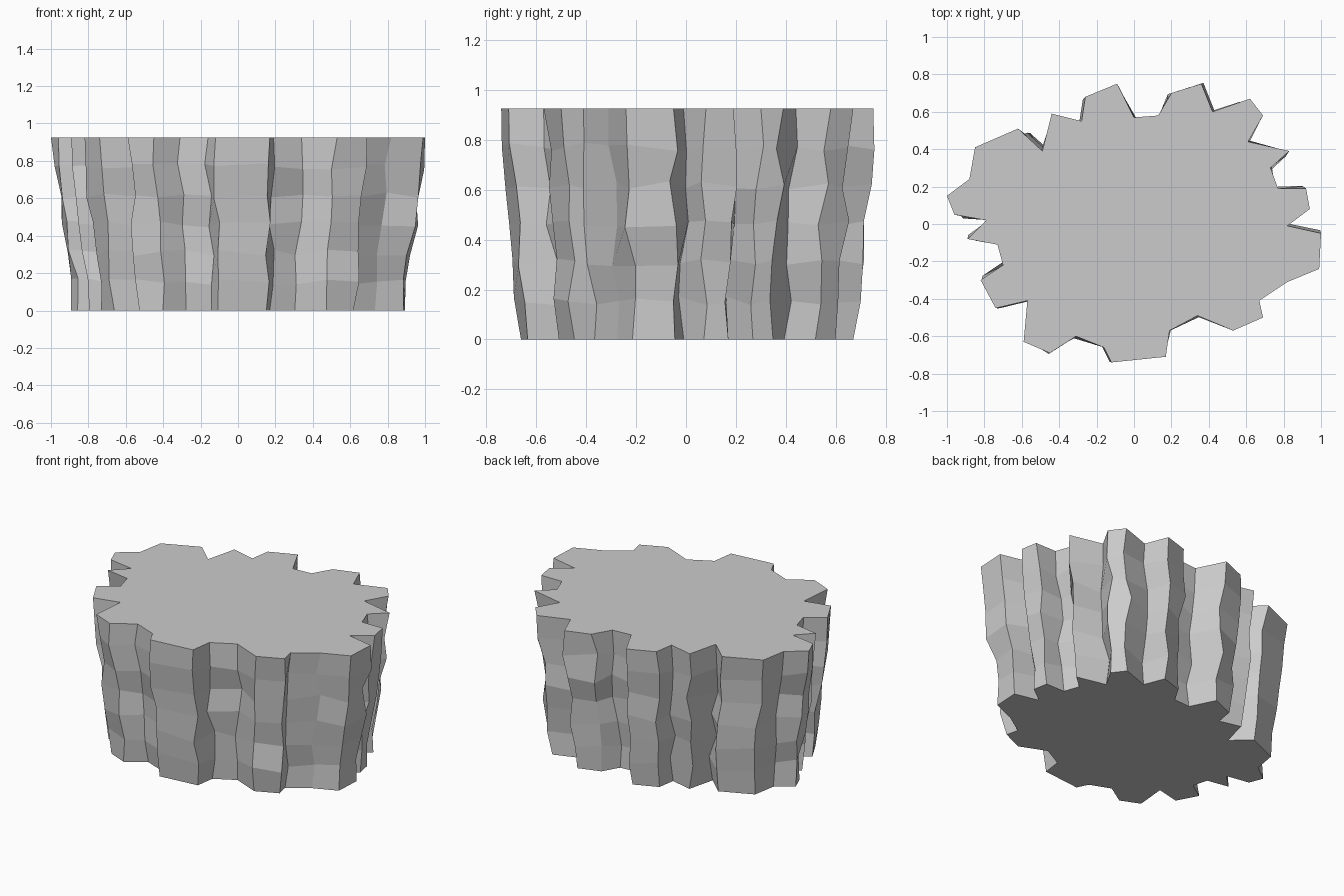
import bpy
import bmesh
import random

random.seed(4)
cube = bpy.data.objects.get("Cube")
if cube:
    bpy.data.objects.remove(cube, do_unlink=True)

HEIGHT = 0.925
LAYERS = 6

# Jagged outline of the top, counter-clockwise
OUTLINE = [
    (1.0, -.05), (.82, -.01), (.94, .08), (.92, .19), (.77, .19), (.73, .3),
    (.83, .39), (.61, .44), (.69, .58), (.62, .67), (.42, .6), (.36, .75),
    (.2, .7), (.13, .58), (0, .57), (-.09, .75), (-.26, .68), (-.28, .55),
    (-.44, .59), (-.49, .39), (-.62, .51), (-.85, .41), (-.88, .24),
    (-1.0, .15), (-.96, .05), (-.79, .02), (-.89, -.08), (-.73, -.11),
    (-.7, -.22), (-.82, -.3), (-.74, -.45), (-.57, -.41), (-.59, -.63),
    (-.45, -.69), (-.31, -.6), (-.16, -.66), (-.12, -.74), (.17, -.71),
    (.19, -.57), (.34, -.49), (.53, -.57), (.69, -.5), (.67, -.41),
    (.82, -.31), (.99, -.24),
]


def noise(amount):
    return random.uniform(-amount, amount)


# Stacked rings, tapering downwards with a little roughness between
bm = bmesh.new()
rings = []
for layer in range(LAYERS + 1):
    t = layer / LAYERS
    scale = 0.893 + 0.107 * t
    inner = 0 < layer < LAYERS
    ring = []
    for x, y in OUTLINE:
        rough = 0.021 if inner else 0
        lift = noise(0.018) if inner else 0
        ring.append(bm.verts.new((x * scale + noise(rough),
                                  y * scale + noise(rough),
                                  t * HEIGHT + lift)))
    rings.append(ring)

# Flat caps and faceted walls
bm.faces.new(rings[-1])
bm.faces.new(list(reversed(rings[0])))
count = len(OUTLINE)
for low, high in zip(rings, rings[1:]):
    for i in range(count):
        j = (i + 1) % count
        bm.faces.new((low[i], low[j], high[j], high[i]))

mesh = bpy.data.meshes.new("rock_column")
bm.to_mesh(mesh)
bm.free()
rock = bpy.data.objects.new("rock_column", mesh)
bpy.context.collection.objects.link(rock)

# Plain grey stone
stone = bpy.data.materials.new("grey_stone")
stone.use_nodes = True
colour = (0.6, 0.6, 0.6, 1)
stone.diffuse_color = colour
stone.node_tree.nodes["Principled BSDF"].inputs["Base Color"].default_value = colour
mesh.materials.append(stone)
